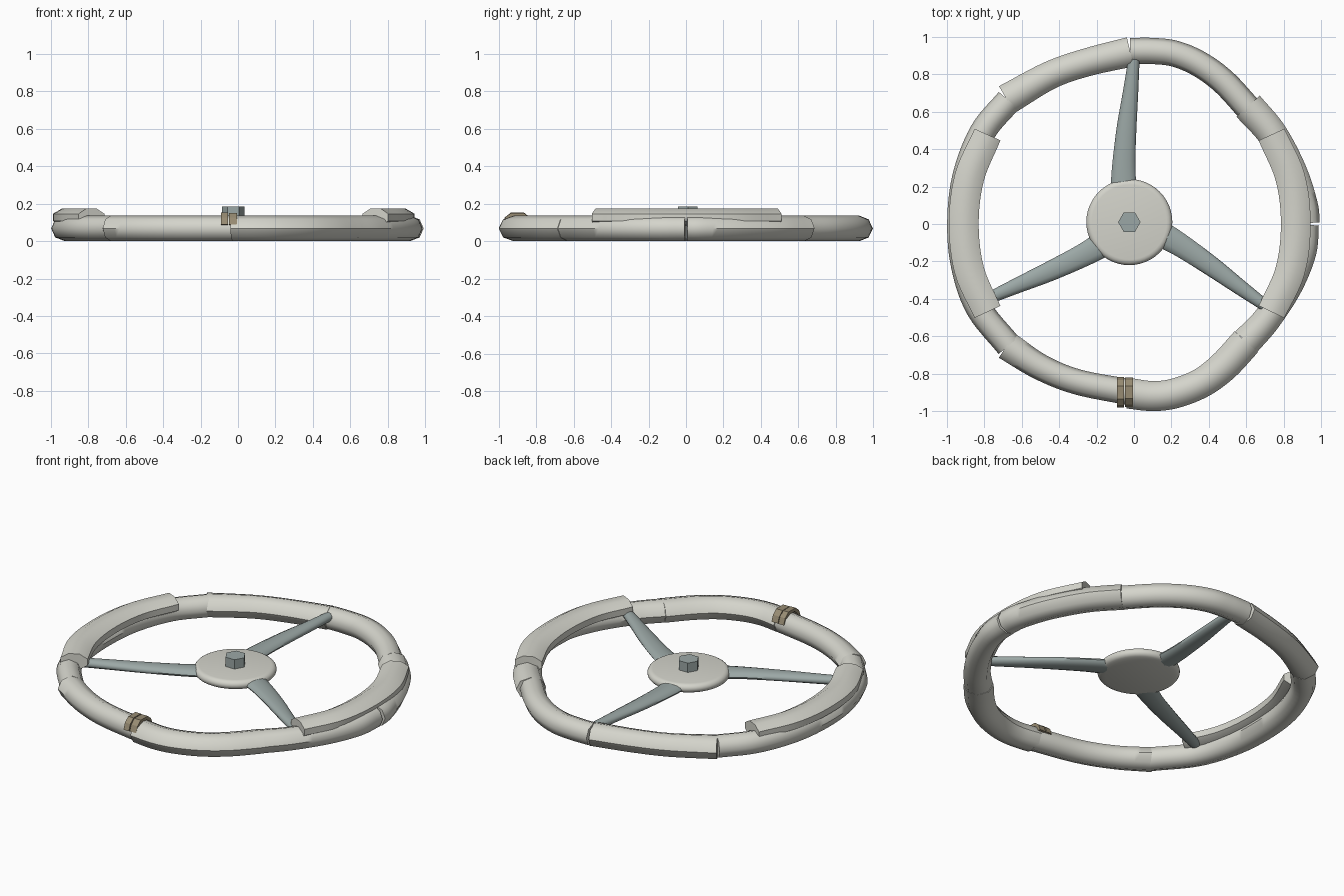
import bpy, bmesh, math
from mathutils import Vector, Matrix

if "Cube" in bpy.data.objects:
    bpy.data.objects.remove(bpy.data.objects["Cube"])


def material(name, rgb):
    m = bpy.data.materials.new(name)
    m.use_nodes = True
    m.diffuse_color = (*rgb, 1)
    m.node_tree.nodes["Principled BSDF"].inputs["Base Color"].default_value = (*rgb, 1)
    return m


CREAM = material("pale cream", (0.66, 0.66, 0.6))
STEEL = material("grey green steel", (0.33, 0.39, 0.38))
BRASS = material("dull brass", (0.31, 0.26, 0.17))
HUB = Vector((-0.025, 0.01, 0))


def finish(bm, name, mat, angle):
    bmesh.ops.recalc_face_normals(bm, faces=bm.faces)
    mesh = bpy.data.meshes.new(name)
    bm.to_mesh(mesh)
    bm.free()
    mesh.materials.append(mat)
    ob = bpy.data.objects.new(name, mesh)
    bpy.context.collection.objects.link(ob)
    bpy.ops.object.select_all(action="DESELECT")
    ob.select_set(True)
    bpy.context.view_layer.objects.active = ob
    bpy.ops.object.shade_smooth_by_angle(angle=math.radians(angle))
    return ob


def spline(points, steps=6):
    # Smooth path through the points; each point is (x, y, half width)
    p = [Vector(q) for q in points]
    p = [2 * p[0] - p[1]] + p + [2 * p[-1] - p[-2]]
    out = []
    for a, b, c, d in zip(p, p[1:], p[2:], p[3:]):
        for i in range(steps):
            t = i / steps
            out.append(0.5 * (2 * b + (c - a) * t + (2 * a - 5 * b + 4 * c - d) * t * t
                              + (3 * b - a - 3 * c + d) * t ** 3))
    return out + [p[-2]]


def sweep(name, points, z, half_height, mat, sides=8, turn=0, angle=48):
    # Sweep a flattened polygon along a level path
    path = spline(points)
    bm = bmesh.new()
    rings = []
    for i, q in enumerate(path):
        tangent = path[min(i + 1, len(path) - 1)] - path[max(i - 1, 0)]
        side = Vector((tangent.y, -tangent.x, 0)).normalized()
        ring = []
        for k in range(sides):
            a = math.tau * (k + turn) / sides
            co = Vector((q.x, q.y, z)) + side * q.z * math.cos(a)
            co.z += half_height * math.sin(a)
            ring.append(bm.verts.new(co))
        rings.append(ring)
    for r, s in zip(rings, rings[1:]):
        for k in range(sides):
            n = (k + 1) % sides
            bm.faces.new((r[k], r[n], s[n], s[k]))
    bm.faces.new(rings[0])
    bm.faces.new(rings[-1])
    return finish(bm, name, mat, angle)


# Rim, made of separate bent tubes
rim = {
    "rim_back_left": [(-0.02, 0.925, .07), (0.1, 0.925, .07), (0.22, 0.91, .07),
                      (0.35, 0.855, .07), (0.48, 0.76, .07), (0.61, 0.62, .07)],
    "rim_left_back": [(0.61, 0.63, .084), (0.74, 0.48, .08), (0.85, 0.28, .075),
                      (0.91, 0.1, .073), (0.92, 0.004, .073)],
    "rim_left_front": [(0.918, -0.004, .07), (0.905, -0.15, .07), (0.83, -0.33, .072),
                       (0.71, -0.51, .075), (0.6, -0.63, .08)],
    "rim_front_left": [(0.6, -0.63, .084), (0.48, -0.76, .083), (0.36, -0.85, .08),
                       (0.22, -0.905, .08), (0.1, -0.92, .08), (-0.03, -0.905, .082)],
    "rim_front_right": [(-0.02, -0.9, .07), (-0.3, -0.845, .068), (-0.5, -0.765, .07),
                        (-0.68, -0.65, .078)],
    "rim_right": [(-0.67, -0.65, .07), (-0.83, -0.45, .07), (-0.905, -0.23, .072),
                  (-0.925, 0, .074), (-0.9, 0.25, .072), (-0.81, 0.49, .07),
                  (-0.67, 0.66, .07)],
    "rim_back_right": [(-0.68, 0.665, .083), (-0.45, 0.795, .075), (-0.25, 0.865, .075),
                       (-0.02, 0.92, .08)],
}
for name, points in rim.items():
    sweep(name, points, 0.068, 0.068, CREAM)

# Hand grips lying on top of the rim at each side
for name, end, shoulder, middle in (("grip_left", .735, .835, .865),
                                    ("grip_right", -.783, -.88, -.91)):
    sweep(name, [(end, 0.478, .082), (shoulder, 0.25, .086), (middle, 0, .086),
                 (shoulder, -0.25, .086), (end, -0.47, .082)],
          0.127, 0.05, CREAM, turn=0.5)

# Three curved, tapering spokes
for name, turn in (("spoke_back", 0), ("spoke_right", 120), ("spoke_left", 240)):
    rot = Matrix.Rotation(math.radians(turn), 3, "Z")
    path = []
    for x, y, w in ((-0.03, 0.15, .072), (-0.03, 0.3, .062), (-0.015, 0.5, .053),
                    (0.005, 0.68, .042), (0.025, 0.87, .03)):
        q = rot @ Vector((x, y, 0)) + HUB
        path.append((q.x, q.y, w))
    sweep(name, path, 0.095, 0.026, STEEL, sides=12, angle=60)


def turned(name, profile, sides, mat, angle):
    # Stack of rings around the hub axis, each (radius, z)
    bm = bmesh.new()
    rings = [[bm.verts.new(HUB + Vector((r * math.cos(math.tau * k / sides),
                                         r * math.sin(math.tau * k / sides), z)))
              for k in range(sides)] for r, z in profile]
    for r, s in zip(rings, rings[1:]):
        for k in range(sides):
            n = (k + 1) % sides
            bm.faces.new((r[k], r[n], s[n], s[k]))
    bm.faces.new(rings[0])
    bm.faces.new(rings[-1])
    return finish(bm, name, mat, angle)


# Hub disc with a rounded edge, and its hexagonal nut
edge = [(0.2 + 0.03 * math.cos(a), 0.1 + 0.027 * math.sin(a))
        for a in (math.pi * (i / 8 - 0.5) for i in range(9))]
turned("hub", [(0.185, 0.068)] + edge, 48, CREAM, 35)
turned("hub_nut", [(0.06, 0.12), (0.06, 0.184)], 6, STEEL, 20)

# Two clamp bands arched over the front of the rim
for name, x0, x1, r in (("clamp_outer", -0.09, -0.054, 0.082),
                        ("clamp_inner", -0.049, -0.006, 0.08)):
    bm = bmesh.new()
    loops = []
    for x in (x0, x1):
        arc = [(radius, math.radians(a)) for radius, angles in
               ((r, (5, 35, 65, 115, 145, 175)), (r - 0.022, (175, 145, 115, 65, 35, 5)))
               for a in angles]
        loops.append([bm.verts.new((x, -0.9 + q * math.cos(a), 0.082 + 0.95 * q * math.sin(a)))
                      for q, a in arc])
    count = len(loops[0])
    for k in range(count):
        n = (k + 1) % count
        bm.faces.new((loops[0][k], loops[0][n], loops[1][n], loops[1][k]))
    for loop in loops:
        for k in range(count // 2 - 1):
            bm.faces.new((loop[k], loop[k + 1], loop[count - 2 - k], loop[count - 1 - k]))
    finish(bm, name, BRASS, 20)
